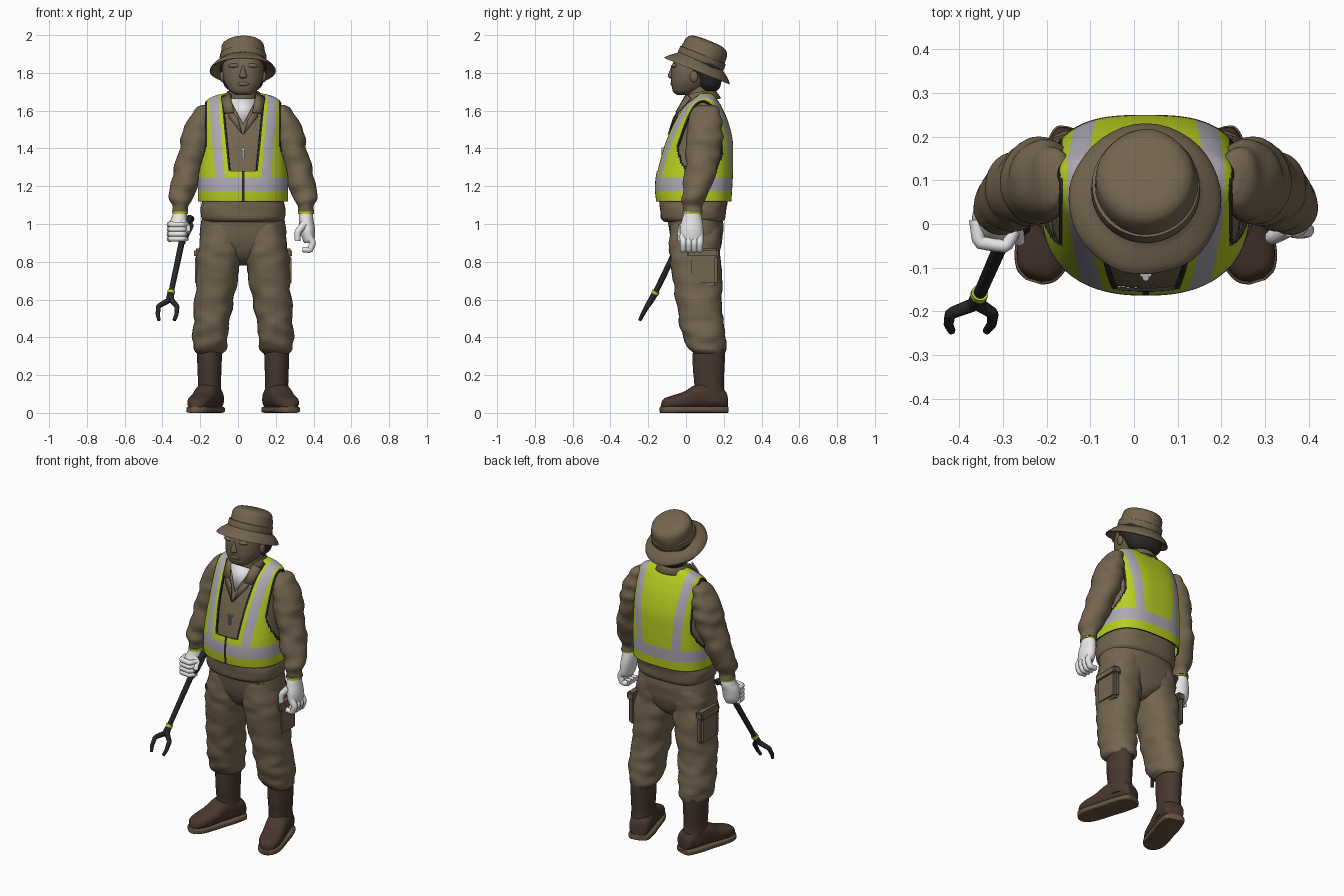
import bpy, bmesh, math
from mathutils import Vector, Matrix, noise

if "Cube" in bpy.data.objects:
    bpy.data.objects.remove(bpy.data.objects["Cube"])

CX = 0.027  # the body's centre line


def material(name, r, g, b):
    m = bpy.data.materials.new(name)
    m.use_nodes = True
    m.diffuse_color = (r, g, b, 1)
    bsdf = m.node_tree.nodes["Principled BSDF"]
    bsdf.inputs["Base Color"].default_value = (r, g, b, 1)
    bsdf.inputs["Roughness"].default_value = 0.8
    return m


KHAKI = material("khaki cloth", .175, .13, .078)
SKIN = material("skin", .17, .127, .078)
YELLOW = material("safety yellow", .48, .62, .015)
SILVER = material("reflective silver", .42, .40, .46)
DARK = material("dark trim", .026, .023, .021)
WHITE = material("white cloth", .8, .8, .8)
BOOT = material("boot brown", .065, .038, .028)
SOLE = material("sole tan", .135, .09, .055)
BLACK = material("tool black", .02, .02, .022)


def finish(name, bm, mats, angle=45, recalc=True):
    if recalc:
        bmesh.ops.recalc_face_normals(bm, faces=bm.faces)
    me = bpy.data.meshes.new(name)
    bm.to_mesh(me)
    bm.free()
    for m in mats:
        me.materials.append(m)
    me.shade_smooth()
    me.set_sharp_from_angle(angle=math.radians(angle))
    ob = bpy.data.objects.new(name, me)
    ob.location.x = CX
    bpy.context.collection.objects.link(ob)
    return ob


def smooth_rings(rings, steps):
    """Catmull-Rom interpolation between the given rings."""
    out = []
    last = len(rings) - 1
    for i in range(last):
        a, b, c, d = (rings[max(0, min(last, j))] for j in range(i - 1, i + 3))
        for k in range(steps):
            t = k / steps
            out.append([q + .5 * t * (r - p + t * (2*p - 5*q + 4*r - s + t * (3*(q - r) + s - p)))
                        for p, q, r, s in zip(a, b, c, d)])
    return out + [list(rings[-1])]


def loft_mesh(rings, n=36, power=2, back=None, steps=5, wrinkle=0, cap=True):
    """Rings are (height, centre x, centre y, radius x, radius y); back squares off the rear half."""
    bm = bmesh.new()
    rows = []
    for z, cx, cy, rx, ry in smooth_rings(rings, steps):
        row = []
        for i in range(n):
            a = 2 * math.pi * i / n
            c, s = math.cos(a), math.sin(a)
            e = 2 / (back if back and s > 0 else power)
            p = Vector((cx + rx * math.copysign(abs(c) ** e, c), cy + ry * math.copysign(abs(s) ** e, s), z))
            if wrinkle:
                k = wrinkle * noise.noise(Vector((p.x * 9, p.y * 9, p.z * 19)))
                p += Vector((c, s, 0)) * k
            row.append(bm.verts.new(p))
        rows.append(row)
    for lo, hi in zip(rows, rows[1:]):
        for i in range(n):
            j = (i + 1) % n
            bm.faces.new((lo[i], lo[j], hi[j], hi[i]))
    if cap:
        bm.faces.new(rows[0][::-1])
        bm.faces.new(rows[-1])
    return bm


def loft(name, rings, mat, side=1, matrix=None, **kw):
    bm = loft_mesh(rings, **kw)
    if matrix:
        bm.transform(matrix)
    bm.transform(Matrix.Diagonal((side, 1, 1, 1)))
    return finish(name, bm, [mat])


def spans(table):
    """(z, half width, front y, back y) to loft rings."""
    return [(z, 0, (f + b) / 2, w, (b - f) / 2) for z, w, f, b in table]


def tube(name, pts, radius, mat, taper=1.0, side=1):
    cu = bpy.data.curves.new(name, 'CURVE')
    cu.dimensions, cu.bevel_depth, cu.bevel_resolution = '3D', radius, 3
    cu.use_fill_caps = True
    sp = cu.splines.new('NURBS')
    sp.use_endpoint_u, sp.order_u, sp.resolution_u = True, 3, 5
    sp.points.add(len(pts) - 1)
    for i, (x, y, z) in enumerate(pts):
        sp.points[i].co = (x * side, y, z, 1)
        sp.points[i].radius = 1 + (taper - 1) * i / (len(pts) - 1)
    cu.materials.append(mat)
    ob = bpy.data.objects.new(name, cu)
    ob.location.x = CX
    bpy.context.collection.objects.link(ob)
    bpy.ops.object.select_all(action='DESELECT')
    ob.select_set(True)
    bpy.context.view_layer.objects.active = ob
    bpy.ops.object.convert(target='MESH')


def ball(name, centre, size, mat, side=1):
    bm = bmesh.new()
    bmesh.ops.create_uvsphere(bm, u_segments=20, v_segments=12, radius=1)
    bm.transform(Matrix.Translation((centre[0] * side, *centre[1:])) @ Matrix.Diagonal((*size, 1)))
    finish(name, bm, [mat])


def box(name, centre, size, mat, side=1, bevel=.01):
    bm = bmesh.new()
    bmesh.ops.create_cube(bm, size=1)
    bm.transform(Matrix.Translation((centre[0] * side, *centre[1:])) @ Matrix.Diagonal((*size, 1)))
    bmesh.ops.bevel(bm, geom=bm.edges[:], offset=bevel, segments=2, affect='EDGES')
    finish(name, bm, [mat], 30)


def plate(name, pts, mat, side=1):
    bm = bmesh.new()
    bm.faces.new([bm.verts.new((x * side, y, z)) for x, y, z in pts])
    ob = finish(name, bm, [mat])
    ob.modifiers.new("thickness", 'SOLIDIFY').thickness = .008


# Jacket and vest share one torso shape
torso = [(1.12, .23, -.15, .232), (1.18, .231, -.156, .236), (1.25, .229, -.152, .24), (1.35, .222, -.13, .242),
         (1.45, .214, -.1, .238), (1.55, .208, -.055, .212), (1.62, .2, -.008, .18),
         (1.65, .186, .03, .162), (1.672, .145, .055, .147), (1.685, .09, .07, .13)]
jacket = [(1.01, .2, -.11, .19), (1.03, .22, -.132, .208), (1.08, .226, -.138, .212)]
jacket += [(z - .006, w - .012, f + .01, b - .012) for z, w, f, b in torso]
loft("jacket_body", spans(jacket), KHAKI, n=56, power=2.4, back=2.9, wrinkle=.003)

vest = loft_mesh(spans(torso), n=200, power=2.4, back=2.9, steps=7, cap=False)
cuts = [((0, 0, z), (0, 0, 1)) for z in (1.175, 1.245, 1.28, 1.291)]
for s in (1, -1):
    cuts.append(((s * .007, 0, 0), (1, 0, 0)))
    for edge, slope in ((.066, .1), (.076, .1), (.098, .08), (.146, .08), (.185, 0), (.192, 0)):
        cuts.append(((s * edge, 0, 1.28), (s, 0, -slope)))
for co, no in cuts:
    bmesh.ops.bisect_plane(vest, geom=vest.verts[:] + vest.edges[:] + vest.faces[:], plane_co=co, plane_no=no)
gone = []
for f in vest.faces:
    x, y, z = f.calc_center_median()
    x = abs(x)
    arm = ((y - .075) / .118) ** 2 + ((z - 1.445) / .2) ** 2
    opening = x - .1 * (z - 1.28) if y < .07 and z > 1.28 else 9
    stripe = x - .08 * (z - 1.28)
    if (arm < 1 and x > .192) or opening < .066:
        gone.append(f)
    elif (arm < 1.1 and x > .185) or opening < .076 or (y < 0 and (x < .007 or (1.28 < z < 1.291 and x < .076))):
        f.material_index = 2
    elif 1.175 < z < 1.245 or (z > 1.245 and .098 < stripe < .146):
        f.material_index = 1
bmesh.ops.delete(vest, geom=gone, context='FACES')
ob = finish("safety_vest", vest, [YELLOW, SILVER, DARK], recalc=False)
mod = ob.modifiers.new("thickness", 'SOLIDIFY')
mod.thickness, mod.offset, mod.material_offset_rim = .008, 1, 2

# Neck, shirt, collar and zip
loft("neck", spans([(1.6, .085, 0, .16), (1.68, .075, .0, .155), (1.78, .07, 0, .15)]), SKIN)
plate("shirt_front", [(-.072, -.012, 1.665), (0, -.072, 1.53), (.072, -.012, 1.665)], WHITE)
bm = bmesh.new()
rows = []
for i in range(41):
    a = math.radians(-132 + 264 * i / 40)
    f = ((1 - math.cos(a)) / 2) ** 3
    rows.append([bm.verts.new((r * math.sin(a), .075 + r * math.cos(a) * (1 + k * f), z))
                 for r, k, z in ((.08, 0, 1.66 - .01 * f), (.084, .15, 1.705 - .035 * f), (.11, .2, 1.668 - .06 * f))])
for p, q in zip(rows, rows[1:]):
    for k in (0, 1):
        bm.faces.new((p[k], q[k], q[k + 1], p[k + 1]))
finish("jacket_collar", bm, [KHAKI]).modifiers.new("thickness", 'SOLIDIFY').thickness = .01
for s in (1, -1):
    plate("collar_point", [(.07, .0, 1.69), (.118, .02, 1.668), (.1, -.046, 1.588), (.05, -.056, 1.592)], KHAKI, s)
    plate("lapel", [(.088, -.024, 1.635), (.075, -.058, 1.565), (.004, -.097, 1.475), (.028, -.07, 1.56)], KHAKI, s)
box("jacket_zip", (0, -.122, 1.375), (.014, .018, .062), SILVER, bevel=.003)
box("zip_pull", (0, -.114, 1.395), (.026, .018, .014), SILVER, bevel=.003)

# Head
loft("head", spans([(1.682, .035, -.045, .03), (1.70, .066, -.068, .06), (1.74, .094, -.077, .12), (1.78, .107, -.079, .16),
                    (1.83, .108, -.076, .175), (1.87, .1, -.06, .17), (1.9, .08, -.03, .16)]), SKIN, power=2.3)
loft("hair", spans([(1.705, .07, .08, .165), (1.73, .098, .06, .182), (1.78, .115, .03, .19), (1.82, .123, -.015, .19),
                    (1.87, .123, -.03, .185)]), DARK, power=2.3)
loft("nose", spans([(1.77, .008, -.085, -.06), (1.778, .02, -.094, -.06), (1.79, .018, -.095, -.06),
                    (1.82, .01, -.083, -.06), (1.84, .006, -.078, -.06)]), SKIN, n=16)
ball("mouth", (0, -.071, 1.742), (.032, .012, .012), SKIN)
for s in (1, -1):
    ball("brow", (.045, -.06, 1.838), (.036, .016, .012), SKIN, s)
    ball("ear", (.11, .042, 1.78), (.013, .022, .03), SKIN, s)

# Hat, tilted back
profile = [(.105, .025), (.14, .012), (.17, -.006), (.175, 0), (.152, .026), (.126, .046), (.12, .058), (.118, .085),
           (.112, .13), (.102, .15), (.08, .163), (.04, .168), (.002, .168)]
tilt = Matrix.Translation((0, .058, 1.815)) @ Matrix.Rotation(math.radians(-22), 4, 'X')
loft("bucket_hat", [(h, 0, 0, r, r * 1.05) for r, h in profile], KHAKI, matrix=tilt, n=40, steps=2, wrinkle=.005)
loft("hat_band", [(h, 0, 0, r, r * 1.05) for r, h in ((.123, .05), (.125, .056), (.123, .085), (.117, .087))],
     KHAKI, matrix=tilt, n=40, steps=1)

# Trouser seat
loft("trouser_seat", spans([(.78, .03, .03, .12), (.82, .1, -.03, .165), (.88, .21, -.066, .186), (.96, .228, -.088, .196),
                            (1.04, .215, -.1, .195)]), KHAKI, n=48, power=2.5, wrinkle=.004)

arm_rings = [(1.63, .2, .1, .018, .035), (1.612, .212, .1, .038, .066), (1.55, .23, .1, .067, .09),
             (1.48, .242, .1, .077, .096), (1.4, .257, .098, .079, .094), (1.3, .288, .083, .073, .088),
             (1.2, .312, .06, .073, .075), (1.13, .328, .042, .058, .06), (1.09, .333, .035, .043, .05),
             (1.06, .333, .035, .037, .046)]
leg_rings = [(.315, .175, .122, .066, .08), (.34, .172, .112, .086, .1), (.38, .17, .1, .093, .11),
             (.46, .165, .088, .097, .116), (.55, .157, .073, .1, .12), (.68, .143, .06, .107, .127),
             (.8, .128, .052, .117, .135), (.9, .12, .05, .114, .138), (1.0, .11, .05, .1, .13)]
shaft_rings = [(.06, .178, .125, .066, .085), (.15, .178, .122, .061, .078), (.24, .178, .12, .064, .084),
               (.34, .178, .122, .067, .086)]
foot = [(-.095, .03, .07), (-.08, .056, .12), (0, .066, .16), (.07, .064, .15), (.13, .064, .115),
        (.2, .061, .092), (.245, .043, .076), (.262, .015, .05)]
foot_matrix = (Matrix.Translation((.178, .122, 0)) @ Matrix.Rotation(math.radians(17), 4, 'Z')
               @ Matrix.Rotation(math.radians(90), 4, 'X'))

for s, word in ((1, "left"), (-1, "right")):
    # Sleeve, cuff and glove
    loft(word + "_sleeve", arm_rings, KHAKI, s, wrinkle=.014)
    loft(word + "_glove_trim", [(z, .333, .033, .042, .051) for z in (1.052, 1.067)], YELLOW, s, steps=1)
    # Trouser leg and cargo pocket
    loft(word + "_trouser_leg", leg_rings, KHAKI, s, power=2.3, wrinkle=.014)
    box(word + "_cargo_pocket", (.232, .09, .755), (.046, .155, .165), KHAKI, s, .014)
    box(word + "_pocket_flap", (.234, .088, .845), (.052, .168, .05), KHAKI, s)
    # Boot
    loft(word + "_boot_shaft", shaft_rings, BOOT, s)
    loft(word + "_boot_foot", [(d, 0, .02 + (h - .02) / 2, w, (h - .02) / 2) for d, w, h in foot], BOOT, s,
         foot_matrix, power=2.5)
    loft(word + "_boot_sole", [(d * 1.02, 0, .017, w + .004, .017) for d, w, h in foot], SOLE, s, foot_matrix, power=5)
    for d in (-.06, -.03, .08, .11, .14, .17, .2):
        c = foot_matrix @ Vector((0, .004, d))
        box(word + "_sole_tread", c, (.1, .014, .008), SOLE, s, .002)

# Left glove, hanging open
loft("left_glove", [(.9, .347, .03, .024, .05), (.92, .346, .03, .032, .06), (.97, .341, .03, .04, .062),
                    (1.02, .334, .032, .039, .054), (1.06, .333, .034, .035, .044)], WHITE)
for i in range(4):
    y = -.014 + .029 * i
    tube("left_finger", [(.347, y, .94), (.369, y, .9), (.355, y, .862), (.314, y, .865)], .02, WHITE, .75)
tube("left_thumb", [(.325, -.01, 1.0), (.29, -.03, .96), (.288, -.03, .91)], .021, WHITE, .7)

# Right glove, closed around the tool
loft("right_glove", [(.91, .345, .01, .032, .037), (.94, .347, .01, .049, .05), (.99, .346, .016, .05, .054),
                     (1.03, .338, .03, .042, .05), (1.06, .333, .034, .036, .045)], WHITE, -1)
for i in range(4):
    z = .922 + .025 * i
    tube("right_finger", [(.388, .01, z), (.382, -.042, z), (.32, -.052, z), (.3, -.015, z)], .017, WHITE, .8, -1)
tube("right_thumb", [(.33, 0, 1.02), (.295, -.01, .99), (.29, -.04, .955)], .018, WHITE, .75, -1)

# Litter grabber
tube("grabber_handle", [(-.275, .06, 1.025), (-.287, .035, 1.03), (-.3, .015, 1.0), (-.325, -.03, .9)], .019, BLACK)
tube("grabber_trigger", [(-.282, .04, 1.015), (-.27, -.01, .99), (-.3, -.03, .93)], .009, BLACK)
tube("grabber_shaft", [(-.315, -.01, .95), (-.382, -.163, .635)], .017, BLACK, .85)
tube("grabber_ring", [(-.38, -.158, .645), (-.383, -.165, .631)], .02, YELLOW)
tube("outer_jaw", [(-.38, -.16, .64), (-.395, -.185, .595), (-.448, -.205, .565), (-.452, -.23, .52), (-.445, -.245, .49)],
     .018, BLACK, .5)
tube("inner_jaw", [(-.382, -.16, .64), (-.382, -.185, .6), (-.35, -.205, .565), (-.353, -.23, .52), (-.365, -.245, .49)],
     .018, BLACK, .5)
